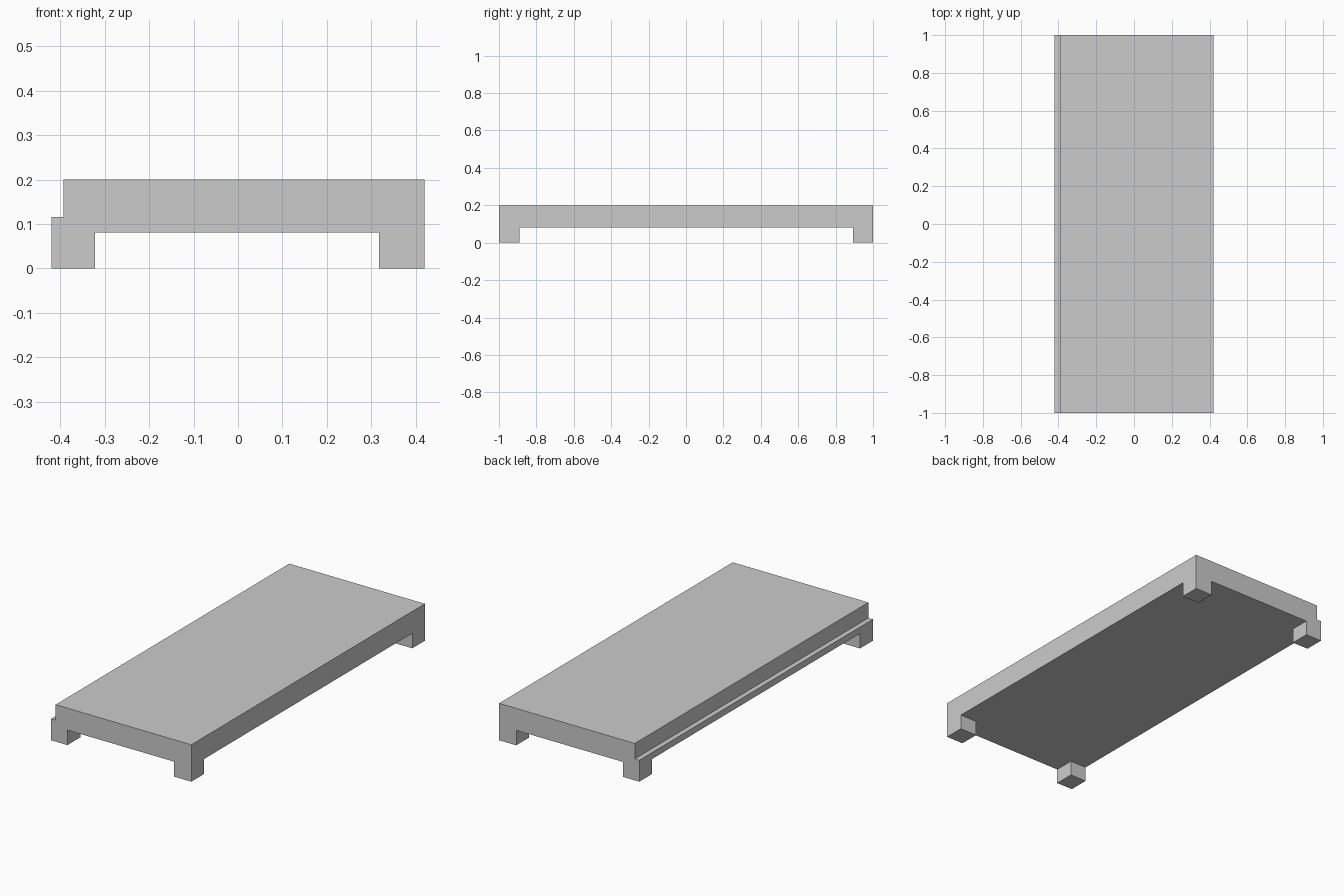
import bpy, bmesh
from mathutils import Vector

if "Cube" in bpy.data.objects:
    bpy.data.objects.remove(bpy.data.objects["Cube"])


def prism(name, points, direction):
    """Extrude a closed outline of 3D points into a solid."""
    bm = bmesh.new()
    face = bm.faces.new([bm.verts.new(p) for p in points])
    ext = bmesh.ops.extrude_face_region(bm, geom=[face], use_keep_orig=True)
    moved = [g for g in ext["geom"] if isinstance(g, bmesh.types.BMVert)]
    bmesh.ops.translate(bm, verts=moved, vec=Vector(direction))
    bmesh.ops.recalc_face_normals(bm, faces=bm.faces)
    mesh = bpy.data.meshes.new(name)
    bm.to_mesh(mesh)
    bm.free()
    obj = bpy.data.objects.new(name, mesh)
    bpy.context.collection.objects.link(obj)
    return obj


W, L, H = 0.42, 1.0, 0.20           # half width, half length, height
STEP_X, STEP_Z = -0.393, 0.116      # ledge along the left side
UNDER = 0.081                       # underside height
X0, X1 = -0.322, 0.317              # inner faces of the feet across
Y0, Y1 = -0.89, 0.892               # inner faces of the feet lengthwise

# Platform: stepped cross-section run along the full length
section = [(-W, 0), (W, 0), (W, H), (STEP_X, H), (STEP_X, STEP_Z), (-W, STEP_Z)]
platform = prism("platform", [(x, -L, z) for x, z in section], (0, 2 * L, 0))

# Cross-shaped hollow under the platform leaves four corner feet
A, B = W + 0.1, L + 0.1
cross = [(X0, -B), (X1, -B), (X1, Y0), (A, Y0), (A, Y1), (X1, Y1),
         (X1, B), (X0, B), (X0, Y1), (-A, Y1), (-A, Y0), (X0, Y0)]
cutter = prism("underside_cutter", [(x, y, -0.1) for x, y in cross],
               (0, 0, UNDER + 0.1))
cutter.hide_render = True
cutter.display_type = 'WIRE'

cut = platform.modifiers.new("hollow_underside", 'BOOLEAN')
cut.operation = 'DIFFERENCE'
cut.solver = 'EXACT'
cut.object = cutter
